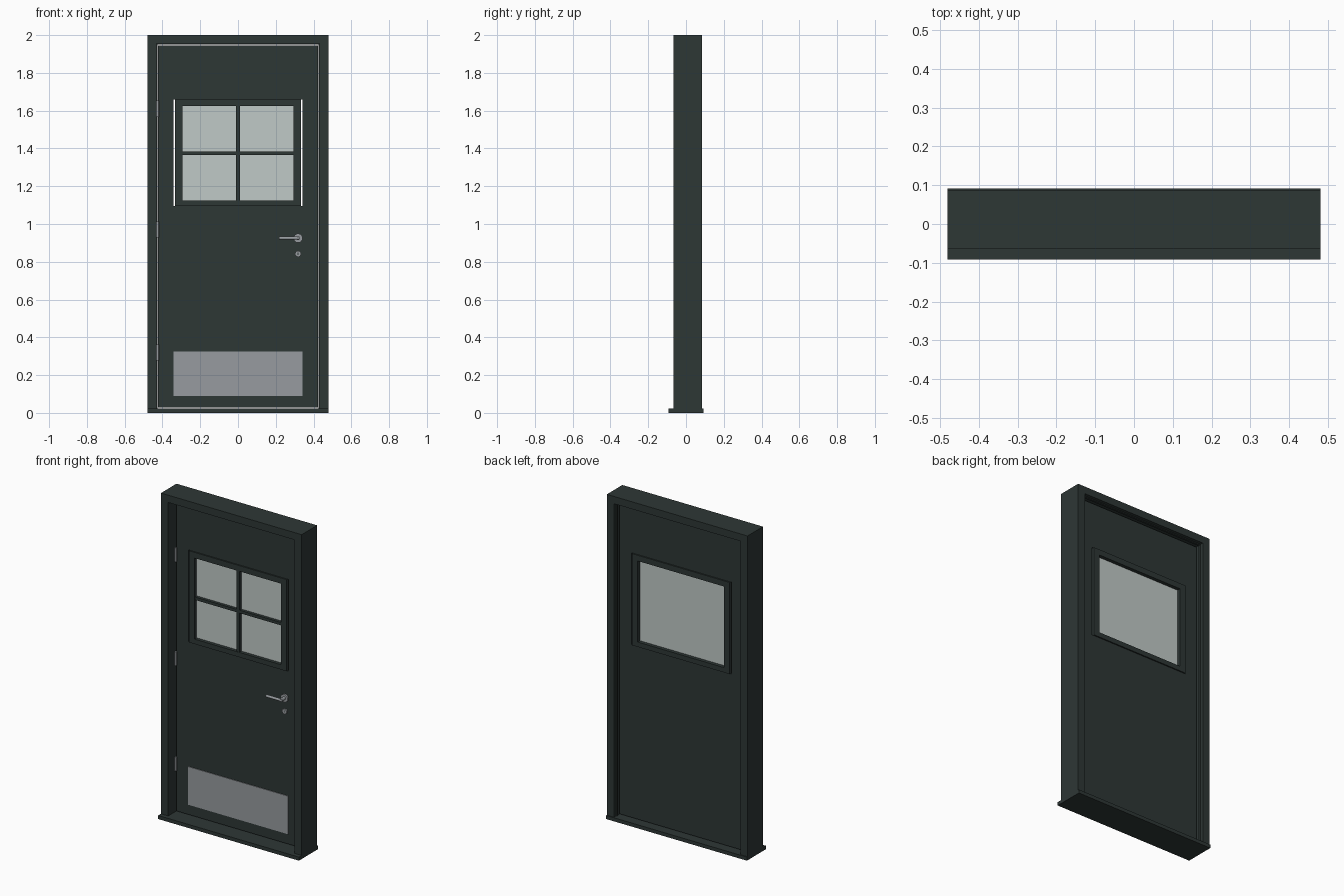
import bpy
import bmesh
import math
from mathutils import Matrix

default = bpy.data.objects.get("Cube")
if default:
    bpy.data.objects.remove(default, do_unlink=True)


def material(name, rgb, rough):
    m = bpy.data.materials.new(name)
    m.use_nodes = True
    m.diffuse_color = (*rgb, 1)
    node = m.node_tree.nodes["Principled BSDF"]
    node.inputs["Base Color"].default_value = (*rgb, 1)
    node.inputs["Roughness"].default_value = rough
    return m


PAINT = material("dark green grey paint", (0.027, 0.038, 0.036), 0.6)
GLASS = material("frosted pale glass", (0.53, 0.59, 0.57), 0.5)
STEEL = material("brushed steel", (0.31, 0.33, 0.35), 0.5)


def finish(name, bm, mat):
    bmesh.ops.recalc_face_normals(bm, faces=bm.faces[:])
    mesh = bpy.data.meshes.new(name)
    bm.to_mesh(mesh)
    bm.free()
    mesh.materials.append(mat)
    ob = bpy.data.objects.new(name, mesh)
    bpy.context.collection.objects.link(ob)
    return ob


def box(name, x, y, z, mat):
    """Box from (low, high) pairs on each axis."""
    bm = bmesh.new()
    bmesh.ops.create_cube(bm, size=1)
    for v in bm.verts:
        v.co = [lo + (c + 0.5) * (hi - lo) for c, (lo, hi) in zip(v.co, (x, y, z))]
    return finish(name, bm, mat)


def arch(name, outer, inner, top, inner_top, y, bottom, mat):
    """Upside-down U outline pushed through the wall depth."""
    outline = [(-outer, bottom), (-outer, top), (outer, top), (outer, bottom),
               (inner, bottom), (inner, inner_top), (-inner, inner_top), (-inner, bottom)]
    bm = bmesh.new()
    face = bm.faces.new([bm.verts.new((px, y[0], pz)) for px, pz in outline])
    ext = bmesh.ops.extrude_face_region(bm, geom=[face])["geom"]
    moved = [g for g in ext if isinstance(g, bmesh.types.BMVert)]
    bmesh.ops.translate(bm, verts=moved, vec=(0, y[1] - y[0], 0))
    return finish(name, bm, mat)


def ring(name, half, z, hole_half, hole_z, y, mat):
    """Rectangular panel with a rectangular opening."""
    bm = bmesh.new()
    loops = []
    for h, (lo, hi) in ((half, z), (hole_half, hole_z)):
        for depth in y:
            loops.append([bm.verts.new((px, depth, pz)) for px, pz in
                          ((-h, lo), (h, lo), (h, hi), (-h, hi))])
    of, ob, hf, hb = loops
    for a, b in ((of, ob), (ob, hb), (hb, hf), (hf, of)):
        for i in range(4):
            j = (i + 1) % 4
            bm.faces.new((a[i], a[j], b[j], b[i]))
    return finish(name, bm, mat)


def rod(name, radius, length, centre, axis, mat, sides=24):
    bm = bmesh.new()
    turn = {"x": Matrix.Rotation(math.pi / 2, 4, "Y"),
            "y": Matrix.Rotation(math.pi / 2, 4, "X"),
            "z": Matrix.Identity(4)}[axis]
    bmesh.ops.create_cone(bm, cap_ends=True, segments=sides, radius1=radius,
                          radius2=radius, depth=length,
                          matrix=Matrix.Translation(centre) @ turn)
    ob = finish(name, bm, mat)
    bpy.ops.object.select_all(action="DESELECT")
    ob.select_set(True)
    bpy.context.view_layer.objects.active = ob
    bpy.ops.object.shade_smooth_by_angle(angle=math.radians(40))
    return ob


# Surround and sill
SILL = 0.022
FRONT, BACK = 0.005, 0.042
arch("door_frame", 0.48, 0.431, 2.0, 1.955, (-0.065, 0.086), SILL, PAINT)
arch("frame_bead", 0.433, 0.426, 1.957, 1.95, (0.052, 0.066), SILL, PAINT)
box("sill", (-0.48, 0.48), (-0.092, 0.092), (0, SILL), PAINT)

# Door leaf, with a narrow gap around the window frame
WIN = (1.095, 1.66)
ring("door_leaf", 0.423, (0.028, 1.944), 0.341, WIN, (FRONT, BACK), PAINT)
ring("window_frame", 0.333, WIN, 0.295, (1.125, 1.625), (FRONT - 0.008, BACK + 0.008), PAINT)
box("window_glass", (-0.298, 0.298), (0.018, 0.028), (1.122, 1.628), GLASS)
box("upright_glazing_bar", (-0.01, 0.01), (0, 0.018), (1.125, 1.625), PAINT)
box("level_glazing_bar", (-0.295, 0.295), (0, 0.018), (1.366, 1.384), PAINT)

# Kick plate
box("kick_plate", (-0.342, 0.342), (FRONT - 0.004, FRONT), (0.09, 0.325), STEEL)

# Lever handle and lock
HX, HZ = 0.318, 0.925
rod("handle_rose", 0.024, 0.01, (HX, FRONT - 0.005, HZ), "y", STEEL)
rod("handle_neck", 0.01, 0.04, (HX, FRONT - 0.025, HZ), "y", STEEL)
rod("handle_lever", 0.008, 0.108, (HX - 0.046, FRONT - 0.04, HZ), "x", STEEL)
rod("lock_rose", 0.016, 0.008, (HX, FRONT - 0.004, 0.842), "y", STEEL)
box("keyhole", (HX - 0.002, HX + 0.002), (FRONT - 0.009, FRONT - 0.007), (0.836, 0.848), PAINT)

# Hinges down one side
for place, z in (("upper", 1.61), ("middle", 0.97), ("lower", 0.32)):
    rod(place + "_hinge", 0.006, 0.085, (-0.425, FRONT - 0.005, z), "z", STEEL, 12)
